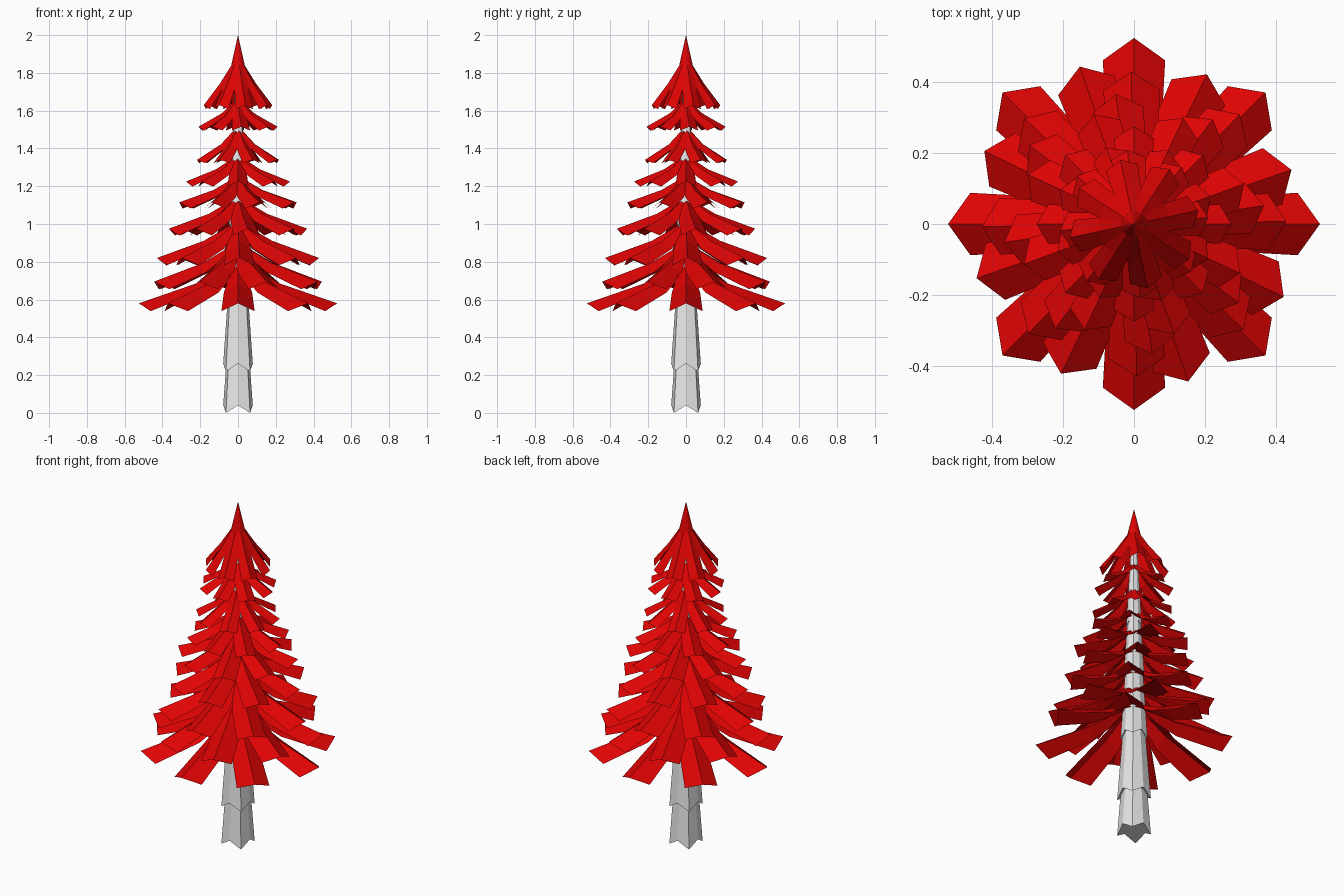
import bpy
import math

cube = bpy.data.objects.get("Cube")
if cube:
    bpy.data.objects.remove(cube, do_unlink=True)


def make_material(name, color):
    mat = bpy.data.materials.new(name)
    mat.use_nodes = True
    mat.diffuse_color = color
    mat.node_tree.nodes["Principled BSDF"].inputs["Base Color"].default_value = color
    return mat


def make_object(name, verts, faces, mat):
    mesh = bpy.data.meshes.new(name)
    mesh.from_pydata(verts, [], faces)
    mesh.materials.append(mat)
    mesh.update()
    obj = bpy.data.objects.new(name, mesh)
    bpy.context.collection.objects.link(obj)


red = make_material("bright red foliage", (0.74, 0.001, 0.001, 1))
grey = make_material("pale grey bark", (0.8, 0.8, 0.8, 1))


def branch_tier(name, sections, turn, count=8):
    """Ring of folded branches; a section is (ridge radius, ridge z, edge radius, edge z, half width)."""
    verts, faces = [], []
    for i in range(count):
        angle = math.radians(turn) + i * math.tau / count
        c, s = math.cos(angle), math.sin(angle)
        base = len(verts)
        for ridge_r, ridge_z, edge_r, edge_z, w in sections:
            for x, y, z in ((edge_r, w, edge_z), (ridge_r, 0, ridge_z), (edge_r, -w, edge_z)):
                verts.append((x * c - y * s, x * s + y * c, z))
        for a in range(base, len(verts) - 3, 3):
            faces += [(a, a + 3, a + 4, a + 1), (a + 1, a + 4, a + 5, a + 2)]
    make_object(name, verts, faces, red)


# Branch tiers: tip radius, tip z, root z, half width, turn in degrees
tiers = [
    (0.525, 0.58, 0.80, 0.088, 0),
    (0.47, 0.695, 0.90, 0.084, 19),
    (0.43, 0.82, 1.01, 0.080, 1),
    (0.37, 0.975, 1.14, 0.072, 8),
    (0.33, 1.115, 1.25, 0.064, 20),
    (0.275, 1.225, 1.36, 0.056, 0),
    (0.23, 1.34, 1.51, 0.048, 20),
    (0.21, 1.515, 1.66, 0.048, 5),
]
for n, (r, z, root, w, turn) in enumerate(tiers, 1):
    rise = root - z
    mid_r, mid_z = r * 0.42, z + rise * 0.48
    branch_tier(f"branch_tier_{n}", [
        (0.01, root, 0.01, root - 0.02, w * 0.3),
        (mid_r, mid_z, mid_r, mid_z - w * 0.55, w * 0.85),
        (r, z, r * 0.88, z + rise * 0.1 - w * 0.72, w),
    ], turn)

# Crown: branches meeting in a sharp point
branch_tier("crown", [
    (0.0, 2.0, 0.0, 2.0, 0.0),
    (0.036, 1.84, 0.034, 1.83, 0.017),
    (0.10, 1.74, 0.095, 1.712, 0.039),
    (0.185, 1.63, 0.163, 1.608, 0.046),
], 12)


def trunk_section(name, bottom, top, r_bottom, r_top, notch):
    """Flared eight-sided sleeve whose corners hang lower than its sides."""
    verts, faces = [], []
    for i in range(8):
        angle = i * math.tau / 8
        corner = i % 2
        for r, z in ((r_bottom, bottom + (0 if corner else notch)), (r_top, top)):
            r *= 1 if corner else 0.87
            verts.append((r * math.cos(angle), r * math.sin(angle), z))
    for i in range(8):
        a, b = 2 * i, 2 * ((i + 1) % 8)
        faces.append((a, b, b + 1, a + 1))
    faces.append([2 * i for i in reversed(range(8))])
    faces.append([2 * i + 1 for i in range(8)])
    make_object(name, verts, faces, grey)


# Trunk sleeves: bottom, top, bottom radius, top radius
sleeves = [
    (0.0, 0.30, 0.090, 0.068),
    (0.22, 0.66, 0.090, 0.058),
    (0.59, 1.04, 0.072, 0.045),
    (0.98, 1.34, 0.055, 0.034),
    (1.28, 1.80, 0.042, 0.015),
]
for n, (bottom, top, rb, rt) in enumerate(sleeves, 1):
    trunk_section(f"trunk_section_{n}", bottom, top, rb, rt, rb * 0.45)
